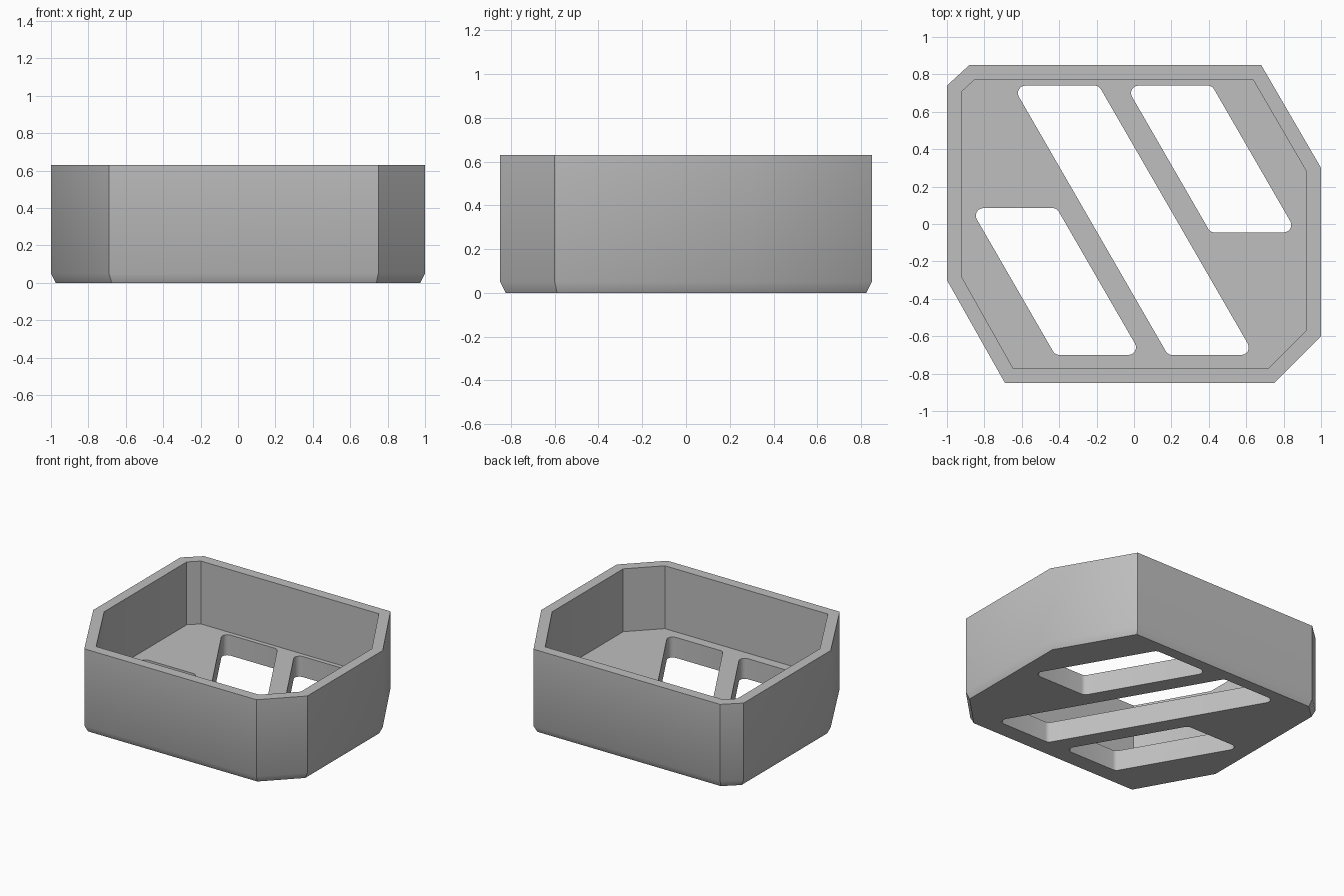
import bpy
import bmesh
import math
from mathutils import Vector

cube = bpy.data.objects.get("Cube")
if cube:
    bpy.data.objects.remove(cube, do_unlink=True)

HEIGHT = 0.63
FLOOR = 0.155
WALL = 0.077
CHAMFER_IN, CHAMFER_UP = 0.025, 0.05
SLANT = 1 / math.tan(math.radians(60))
SLOT_WIDTH = 0.462

# Plan outline of the tray, counter-clockwise
OUTLINE = [Vector(p) for p in (
    (-0.88, 0.85), (-1, 0.74), (-1, -0.3), (-0.69, -0.85),
    (0.75, -0.85), (1, -0.6), (1, 0.3), (0.68, 0.85))]


def corners(points):
    """Yield each corner with its inward bisector and sine of half its angle."""
    for i, p in enumerate(points):
        a = (points[i - 1] - p).normalized()
        b = (points[(i + 1) % len(points)] - p).normalized()
        yield p, (a + b).normalized(), math.sin(a.angle(b) / 2)


def inset(points, distance):
    return [p + mid * distance / s for p, mid, s in corners(points)]


def rounded(points, radius, steps=6):
    result = []
    for p, mid, s in corners(points):
        centre = p + mid * radius / s
        sweep = math.pi - 2 * math.asin(s)
        start = math.atan2(-mid.y, -mid.x) - sweep / 2
        for k in range(steps + 1):
            t = start + sweep * k / steps
            result.append(centre + radius * Vector((math.cos(t), math.sin(t))))
    return result


def loft(name, sections):
    """Skin a stack of (outline, height) sections and cap both ends."""
    bm = bmesh.new()
    loops = [[bm.verts.new((p.x, p.y, z)) for p in pts] for pts, z in sections]
    for low, high in zip(loops, loops[1:]):
        for i in range(len(low)):
            j = (i + 1) % len(low)
            bm.faces.new((low[i], low[j], high[j], high[i]))
    bm.faces.new(loops[0][::-1])
    bm.faces.new(loops[-1])
    bmesh.ops.recalc_face_normals(bm, faces=bm.faces)
    mesh = bpy.data.meshes.new(name)
    bm.to_mesh(mesh)
    bm.free()
    obj = bpy.data.objects.new(name, mesh)
    bpy.context.collection.objects.link(obj)
    return obj


# Open tray: chamfered base, outer wall, rim, inner wall and floor
inner = inset(OUTLINE, WALL)
tray = loft("tray", [
    (inset(OUTLINE, CHAMFER_IN), 0), (OUTLINE, CHAMFER_UP), (OUTLINE, HEIGHT),
    (inner, HEIGHT), (inner, FLOOR)])

grey = bpy.data.materials.new("light_grey")
grey.use_nodes = True
grey.diffuse_color = (0.52, 0.52, 0.52, 1)
grey.node_tree.nodes["Principled BSDF"].inputs["Base Color"].default_value = grey.diffuse_color
tray.data.materials.append(grey)

# Slanted slots through the floor: left end of top edge, top y, bottom y
cutters = []
for x, top, bottom in ((-0.65, 0.74, -0.7), (-0.045, 0.74, -0.045), (-0.875, 0.085, -0.7)):
    shift = (top - bottom) * SLANT
    shape = [Vector((x, top)), Vector((x + shift, bottom)),
             Vector((x + shift + SLOT_WIDTH, bottom)), Vector((x + SLOT_WIDTH, top))]
    shape = rounded(shape, 0.04)
    cutter = loft("slot_cutter", [(shape, -0.1), (shape, FLOOR + 0.1)])
    cutter.hide_render = True
    cutters.append(cutter)
    cut = tray.modifiers.new("slot", 'BOOLEAN')
    cut.operation = 'DIFFERENCE'
    cut.solver = 'EXACT'
    cut.object = cutter

# Apply the cuts, remove the cutters and shade
bpy.ops.object.select_all(action='DESELECT')
tray.select_set(True)
bpy.context.view_layer.objects.active = tray
for cut in list(tray.modifiers):
    bpy.ops.object.modifier_apply(modifier=cut.name)
for cutter in cutters:
    bpy.data.objects.remove(cutter, do_unlink=True)
bpy.ops.object.shade_smooth_by_angle(angle=math.radians(35))
